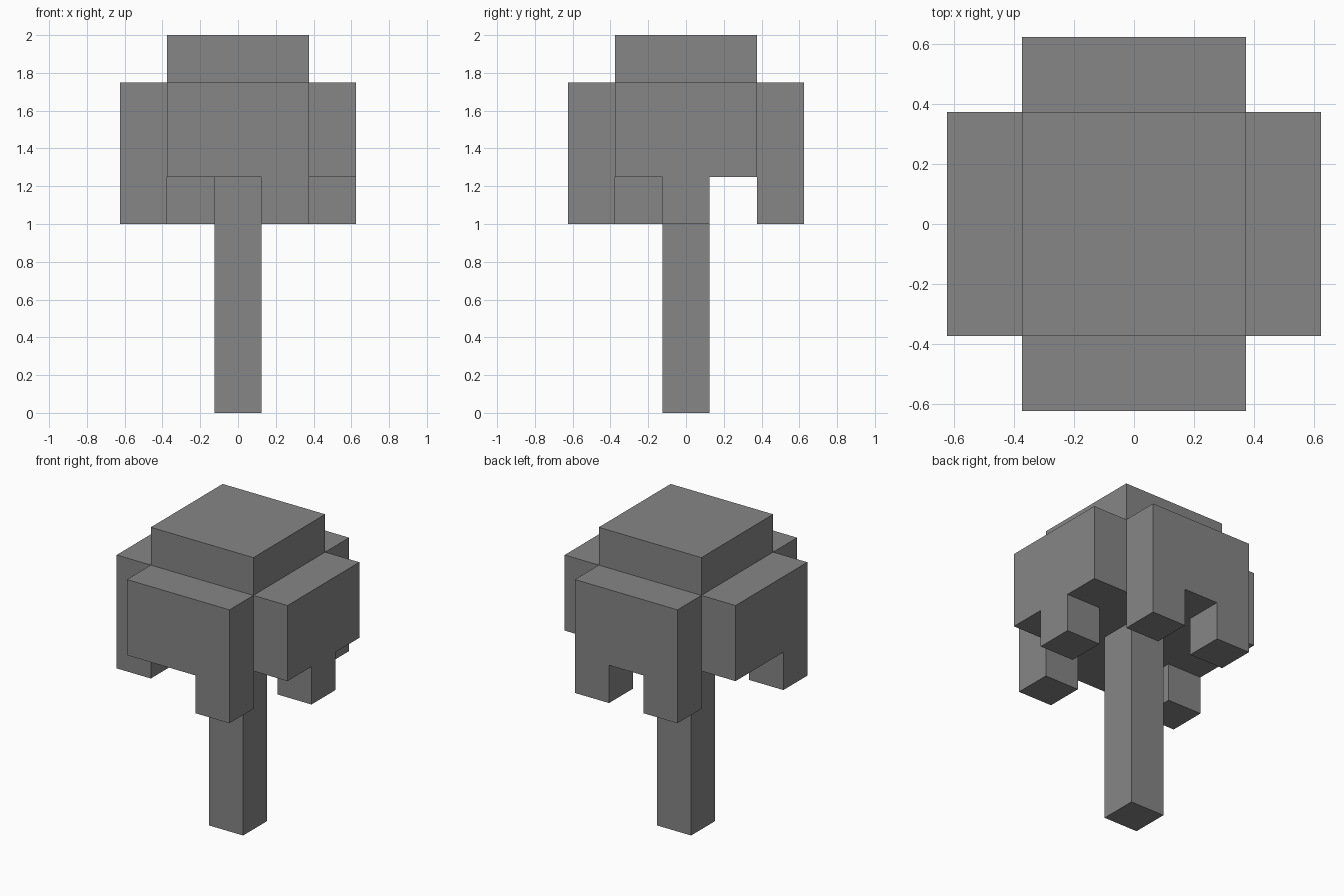
import bpy
import bmesh
from mathutils import Vector

if "Cube" in bpy.data.objects:
    bpy.data.objects.remove(bpy.data.objects["Cube"])

U = 0.25  # size of one building block

grey = bpy.data.materials.new("plain grey")
grey.use_nodes = True
colour = (0.24, 0.24, 0.24, 1)
grey.diffuse_color = colour
grey.node_tree.nodes["Principled BSDF"].inputs["Base Color"].default_value = colour


def block_part(name, cells):
    """Weld grid cells into one closed, flat-faced shell."""
    bm = bmesh.new()
    axes = [Vector(a) for a in ((1, 0, 0), (0, 1, 0), (0, 0, 1))]
    for cell in cells:
        for i, axis in enumerate(axes):
            for sign in (-1, 1):
                n = axis * sign
                if tuple(int(c) for c in Vector(cell) + n) in cells:
                    continue
                u, v = axes[(i + 1) % 3] * sign, axes[(i + 2) % 3]
                centre = Vector(cell) + Vector((0, 0, 0.5)) + n / 2
                corners = [centre + (u * a + v * b) / 2
                           for a, b in ((-1, -1), (1, -1), (1, 1), (-1, 1))]
                bm.faces.new([bm.verts.new(p * U) for p in corners])
    bmesh.ops.remove_doubles(bm, verts=bm.verts, dist=0.001)
    bmesh.ops.dissolve_limit(bm, angle_limit=0.01, verts=bm.verts, edges=bm.edges)
    mesh = bpy.data.meshes.new(name)
    bm.to_mesh(mesh)
    bm.free()
    mesh.materials.append(grey)
    obj = bpy.data.objects.new(name, mesh)
    bpy.context.collection.objects.link(obj)
    return obj


# Trunk: a single column up to the underside of the leaves
block_part("trunk", {(0, 0, z) for z in range(5)})

# Leaves: a cross-shaped mass, a square crown and hanging blocks
span = range(-2, 3)
leaves = {(x, y, z) for x in span for y in span for z in (5, 6)
          if abs(x) < 2 or abs(y) < 2}
leaves |= {(x, y, 7) for x in (-1, 0, 1) for y in (-1, 0, 1)}
leaves -= {(x, y, z) for x, y, z in leaves if abs(x) == 2 and abs(y) == 2}
hanging = ((1, -2), (-2, -1), (2, 0), (1, 2), (-1, 2))
leaves |= {(x, y, 4) for x, y in hanging}
block_part("leaves", leaves)
